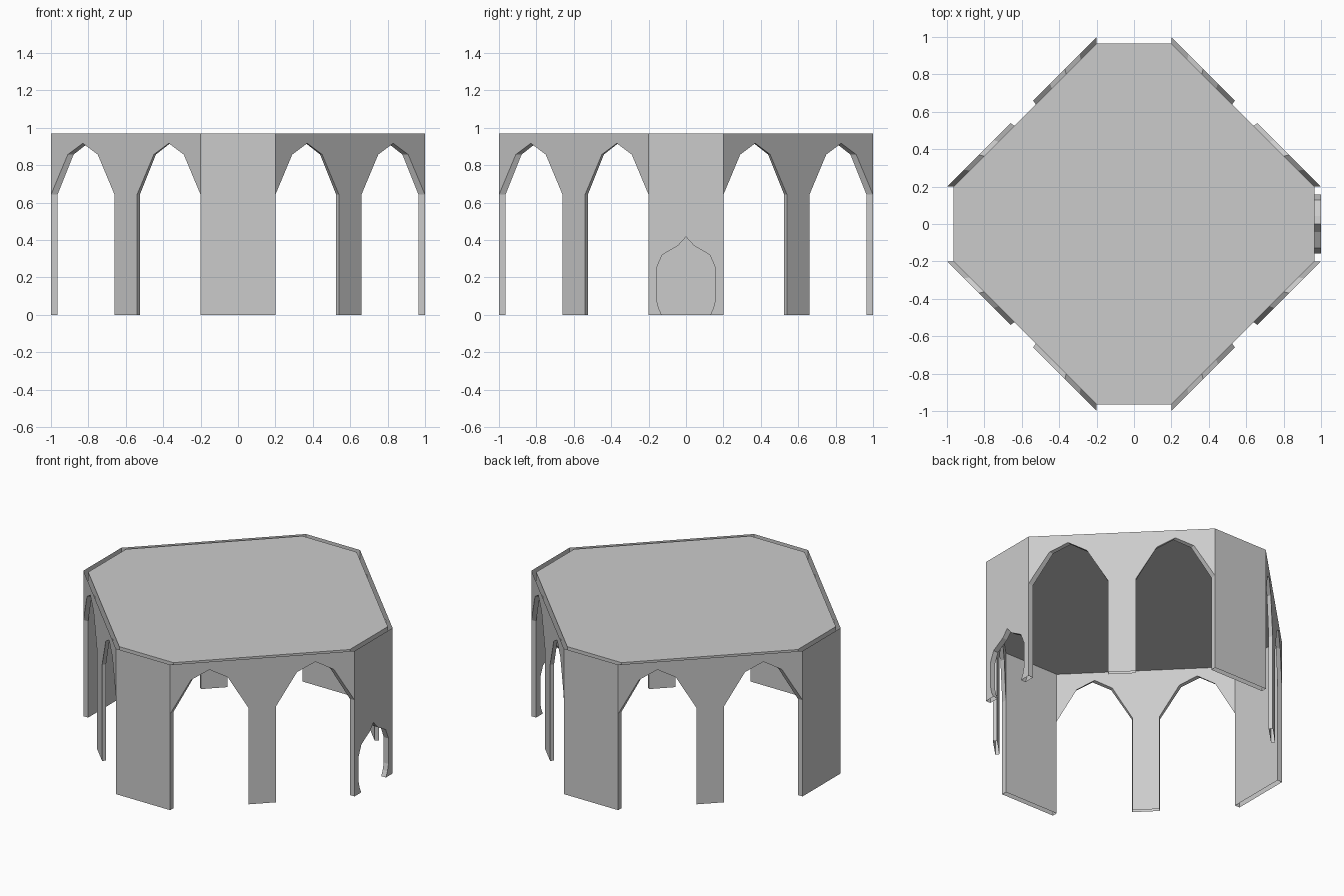
import bpy, bmesh
from mathutils import Vector

if "Cube" in bpy.data.objects:
    bpy.data.objects.remove(bpy.data.objects["Cube"])

H = 0.97
A, B, C = 1.0, 0.2, 0.965   # outer radius, half short side, inner radius


def octagon(r):
    # counter-clockwise, first edge is the front short side
    return [Vector((x, y, 0)) for x, y in
            [(-B, -r), (B, -r), (r, -B), (r, B), (B, r), (-B, r), (-r, B), (-r, -B)]]


OUT, INN = octagon(A), octagon(C)


def finish(name, bm):
    me = bpy.data.meshes.new(name)
    bm.to_mesh(me)
    bm.free()
    bpy.context.collection.objects.link(bpy.data.objects.new(name, me))


def wall(name, i, outline, openings):
    """Double skin between octagon corners i and i+1, with reveals round the openings."""
    bm = bmesh.new()
    j = (i + 1) % 8

    def skin(ring):
        return {p: bm.verts.new(ring[i].lerp(ring[j], p[0]) + Vector((0, 0, p[1])))
                for p in outline}
    o, n = skin(OUT), skin(INN)
    bm.faces.new([o[p] for p in outline])
    bm.faces.new([n[p] for p in reversed(outline)])
    for chain in openings:
        pts = [p for p in chain]
        for p in pts:
            for d, ring in ((o, OUT), (n, INN)):
                if p not in d:      # foot of a corner jamb
                    d[p] = bm.verts.new(ring[i].lerp(ring[j], p[0]) + Vector((0, 0, p[1])))
        for a, b in zip(pts, pts[1:]):
            bm.faces.new([o[b], o[a], n[a], n[b]])
    finish(name, bm)


# Twin pointed arches on the long diagonal sides
arch_l = [(0, 0), (0, 0.642), (0.1125, 0.857), (0.2125, 0.917),
          (0.3125, 0.857), (0.425, 0.642), (0.425, 0)]
arch_r = [(1 - t, z) for t, z in reversed(arch_l)]
arcade = [(0, H)] + arch_l[1:] + arch_r[:-1] + [(1, H)]

# Small pointed doorway on the right short side (half profile mirrored)
half = [(-0.13, 0), (-0.146, 0.035), (-0.157, 0.08), (-0.157, 0.25),
        (-0.128, 0.32), (-0.042, 0.37), (0, 0.417)]
full = half + [(-y, z) for y, z in reversed(half[:-1])]
door = [(0.5 + y / (2 * B), z) for y, z in full]

left, right = [(0, H), (0, 0)], [(1, 0), (1, H)]
for k, side in enumerate(["front", "right", "back", "left"]):
    if side == "right":
        wall("right_door_wall", 2 * k, left + door + right, [door])
    else:
        wall(side + "_wall", 2 * k, left + right, [])
    wall("arcade_wall_%d" % (k + 1), 2 * k + 1, arcade, [arch_l, arch_r])

# Flat roof inside the inner skin
bm = bmesh.new()
bm.faces.new([bm.verts.new(p + Vector((0, 0, H))) for p in INN])
finish("roof", bm)
